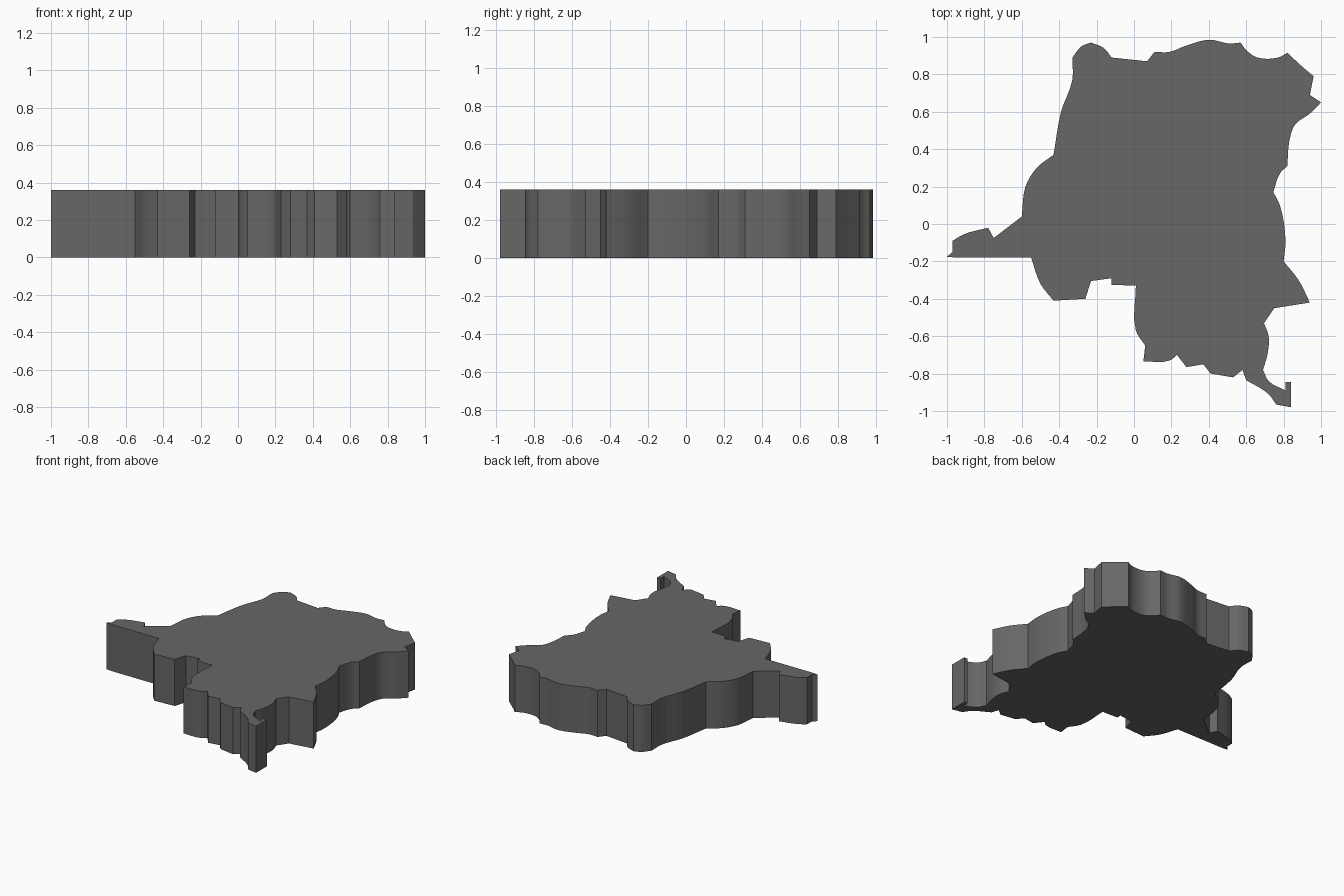
import bpy, bmesh
from mathutils import Vector

if "Cube" in bpy.data.objects:
    bpy.data.objects.remove(bpy.data.objects["Cube"])

HEIGHT = 0.36
STEPS = 4

# Outline seen from above, clockwise from the north-west corner
OUTLINE = [
    (-.33, .89), (-.28, .95), (-.23, .97), (-.16, .94), (-.12, .89), (.07, .87),
    (.11, .92), (.19, .92), (.27, .95), (.40, .985), (.51, .965), (.57, .97),
    (.60, .93), (.66, .89), (.77, .89), (.82, .915), (.89, .85), (.96, .79),
    (.94, .69), (1.0, .65), (.94, .59), (.86, .53), (.83, .44), (.82, .31),
    (.78, .27), (.745, .17), (.78, .10), (.81, -.09), (.80, -.20), (.88, -.30),
    (.94, -.42), (.75, -.45), (.695, -.53), (.72, -.60), (.715, -.69), (.69, -.78),
    (.72, -.84), (.81, -.89), (.81, -.845), (.84, -.845), (.84, -.98), (.76, -.965),
    (.72, -.91), (.60, -.835), (.58, -.78), (.53, -.82), (.41, -.80), (.37, -.75),
    (.28, -.765), (.23, -.70), (.19, -.73), (.05, -.735), (.06, -.65), (.01, -.57),
    (.01, -.33), (-.12, -.325), (-.12, -.29), (-.23, -.305), (-.26, -.40),
    (-.43, -.41), (-.50, -.32), (-.55, -.18), (-.94, -.18), (-1.0, -.175),
    (-.97, -.15), (-.97, -.09), (-.91, -.055), (-.78, -.02), (-.75, -.075),
    (-.60, .04), (-.58, .20), (-.52, .30), (-.43, .37), (-.39, .60), (-.33, .77),
]


def soften(points, steps):
    """Round the gentle bends of a closed outline, keep sharp corners and long straights."""
    pts = [Vector(p) for p in points]
    n = len(pts)

    def handle(i, side):
        before = (pts[i] - pts[i - 1]).normalized()
        after = (pts[(i + 1) % n] - pts[i]).normalized()
        if before.dot(after) < 0.8:
            return side
        return (before + after).normalized() * side.length

    result = []
    for i in range(n):
        a, b = pts[i], pts[(i + 1) % n]
        side = b - a
        ta, tb = handle(i, side), handle((i + 1) % n, side)
        count = steps if 0.04 < side.length < 0.24 else 1
        for k in range(count):
            t = k / count
            result.append(a * (2*t**3 - 3*t**2 + 1) + ta * (t**3 - 2*t**2 + t)
                          + b * (3*t**2 - 2*t**3) + tb * (t**3 - t**2))
    return result


# Flat slab raised from the outline
bm = bmesh.new()
base = bm.faces.new([bm.verts.new((p.x, p.y, 0)) for p in soften(OUTLINE, STEPS)])
raised = bmesh.ops.extrude_face_region(bm, geom=[base], use_keep_orig=True)
top = [v for v in raised["geom"] if isinstance(v, bmesh.types.BMVert)]
bmesh.ops.translate(bm, verts=top, vec=(0, 0, HEIGHT))
bmesh.ops.triangulate(bm, faces=[f for f in bm.faces if len(f.verts) > 4])
bmesh.ops.recalc_face_normals(bm, faces=bm.faces)

mesh = bpy.data.meshes.new("map_slab")
bm.to_mesh(mesh)
bm.free()
slab = bpy.data.objects.new("map_slab", mesh)
bpy.context.collection.objects.link(slab)

# Dark grey finish
dark = bpy.data.materials.new("dark_grey")
dark.diffuse_color = (0.135, 0.135, 0.135, 1)
dark.use_nodes = True
dark.node_tree.nodes["Principled BSDF"].inputs["Base Color"].default_value = dark.diffuse_color
mesh.materials.append(dark)
